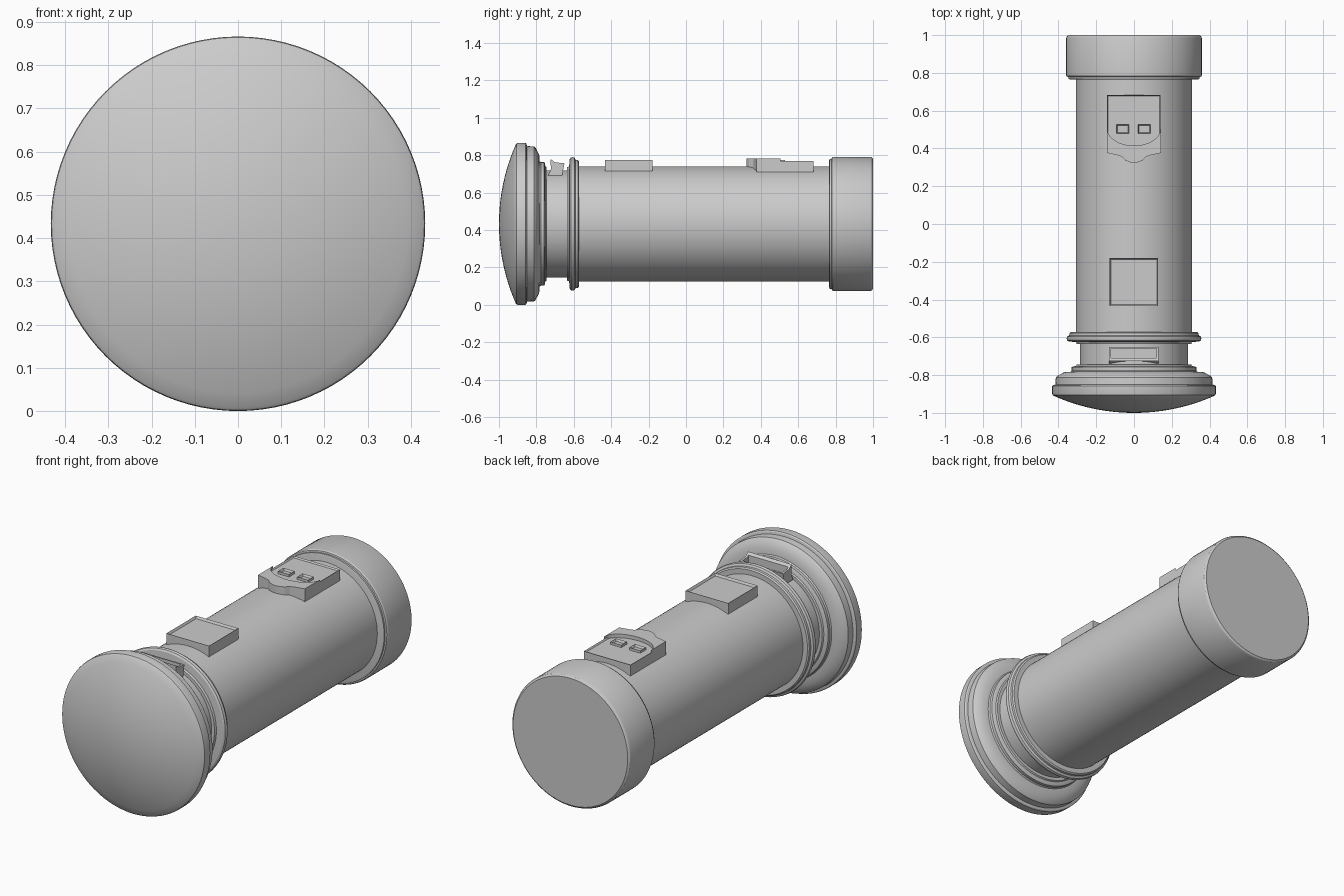
import bpy, bmesh, math
from mathutils import Matrix

if "Cube" in bpy.data.objects:
    bpy.data.objects.remove(bpy.data.objects["Cube"])

AXIS_Z = 0.433
SEG = 96


def finish(name, bm, smooth=False):
    bmesh.ops.recalc_face_normals(bm, faces=bm.faces)
    me = bpy.data.meshes.new(name)
    bm.to_mesh(me)
    bm.free()
    ob = bpy.data.objects.new(name, me)
    bpy.context.collection.objects.link(ob)
    if smooth:
        bpy.ops.object.select_all(action='DESELECT')
        bpy.context.view_layer.objects.active = ob
        ob.select_set(True)
        bpy.ops.object.shade_smooth_by_angle(angle=math.radians(25))
    return ob


def lathe(name, profile):
    """Revolve (radius, y) points about the long axis."""
    bm = bmesh.new()
    vs = [bm.verts.new((r, y, AXIS_Z)) for r, y in profile]
    es = [bm.edges.new(p) for p in zip(vs, vs[1:])]
    bmesh.ops.spin(bm, geom=vs + es, cent=(0, 0, AXIS_Z), axis=(0, 1, 0),
                   angle=math.tau, steps=SEG)
    bmesh.ops.remove_doubles(bm, verts=bm.verts, dist=1e-5)
    return finish(name, bm, True)


def prism(name, pts, z0, z1, rim=0, depth=0):
    """Extrude an x,y outline from z0 to z1, optionally with a sunken panel."""
    bm = bmesh.new()
    f = bm.faces.new([bm.verts.new((x, y, z0)) for x, y in pts])
    ret = bmesh.ops.extrude_face_region(bm, geom=[f], use_keep_orig=True)
    top = [g for g in ret['geom'] if isinstance(g, bmesh.types.BMFace)][0]
    for v in top.verts:
        v.co.z = z1
    if rim:
        bmesh.ops.recalc_face_normals(bm, faces=bm.faces)
        bmesh.ops.inset_region(bm, faces=[top], thickness=rim)
        for v in top.verts:
            v.co.z -= depth
    return finish(name, bm)


def rect(x0, x1, y0, y1):
    return [(x0, y0), (x1, y0), (x1, y1), (x0, y1)]


def cut(ob, cutter):
    m = ob.modifiers.new("cut", 'BOOLEAN')
    m.object, m.solver = cutter, 'EXACT'
    bpy.context.view_layer.objects.active = ob
    bpy.ops.object.modifier_apply(modifier=m.name)
    bpy.data.objects.remove(cutter)


# Domed cap: shallow sphere arc, then the stepped rim down to the neck
R = (0.425 ** 2 + 0.09 ** 2) / (2 * 0.09)
top_angle = math.asin(0.425 / R)
dome = [(R * math.sin(top_angle * i / 12),
         -1 + R * (1 - math.cos(top_angle * i / 12))) for i in range(13)]
lathe("domed_cap", dome + [
    (0.431, -0.905), (0.433, -0.898), (0.433, -0.858), (0.428, -0.853),
    (0.416, -0.85), (0.414, -0.812), (0.408, -0.805), (0.37, -0.785),
    (0.335, -0.782), (0.33, -0.775), (0.33, -0.758), (0.322, -0.754),
    (0.308, -0.752), (0.303, -0.745), (0, -0.745)])

# Neck, collar ring, barrel and base
lathe("neck", [(0, -0.76), (0.286, -0.76), (0.286, -0.61), (0, -0.61)])
lathe("collar", [
    (0, -0.636), (0.303, -0.636), (0.307, -0.625), (0.345, -0.622),
    (0.354, -0.616), (0.357, -0.606), (0.354, -0.596), (0.343, -0.59),
    (0.342, -0.578), (0.335, -0.572), (0, -0.572)])
lathe("barrel", [(0, -0.58), (0.308, -0.58), (0.308, 0.78), (0, 0.78)])
lathe("base", [
    (0, 0.765), (0.338, 0.765), (0.347, 0.768), (0.347, 0.778),
    (0.355, 0.78), (0.359, 0.788), (0.359, 0.985), (0.356, 0.993),
    (0.347, 1.0), (0, 1.0)])

# Collection plate with raised rim
prism("collection_plate", rect(-0.13, 0.128, -0.433, -0.18), 0.715, 0.775, 0.01, 0.012)

# Lower door plate with shield-like raised apron
prism("lower_plate", rect(-0.143, 0.14, 0.377, 0.683), 0.71, 0.77, 0.008, 0.008)
arc = [(0.142 * math.sin(a), 0.505 - 0.09 * math.cos(a))
       for a in [math.pi / 2 - math.pi * i / 20 for i in range(21)]]
tip = [(-0.142, 0.376), (-0.09, 0.365), (-0.065, 0.357), (-0.045, 0.336),
       (-0.02, 0.326), (0, 0.323), (0.02, 0.326), (0.045, 0.336),
       (0.065, 0.357), (0.09, 0.365), (0.142, 0.376)]
prism("apron", arc + tip, 0.72, 0.782)
for side, x in (("left", -0.06), ("right", 0.055)):
    prism(side + "_square", rect(x - 0.033, x + 0.033, 0.48, 0.528),
          0.75, 0.776, 0.008, 0.012)

# Posting slot with projecting hood, side profile (y, z) extruded across x
side_profile = [(-0.738, 0.692), (-0.722, 0.725), (-0.725, 0.78), (-0.70, 0.762),
                (-0.65, 0.757), (-0.662, 0.692)]
bm = bmesh.new()
f = bm.faces.new([bm.verts.new((-0.133, y, z)) for y, z in side_profile])
ret = bmesh.ops.extrude_face_region(bm, geom=[f], use_keep_orig=True)
bmesh.ops.translate(bm, vec=(0.264, 0, 0),
                    verts=[g for g in ret['geom'] if isinstance(g, bmesh.types.BMVert)])
slot = finish("posting_slot", bm)
cutter = prism("slot_cutter", rect(-0.121, 0.119, -0.71, -0.659), 0.725, 0.9)
cutter.hide_render = True
cut(slot, cutter)
